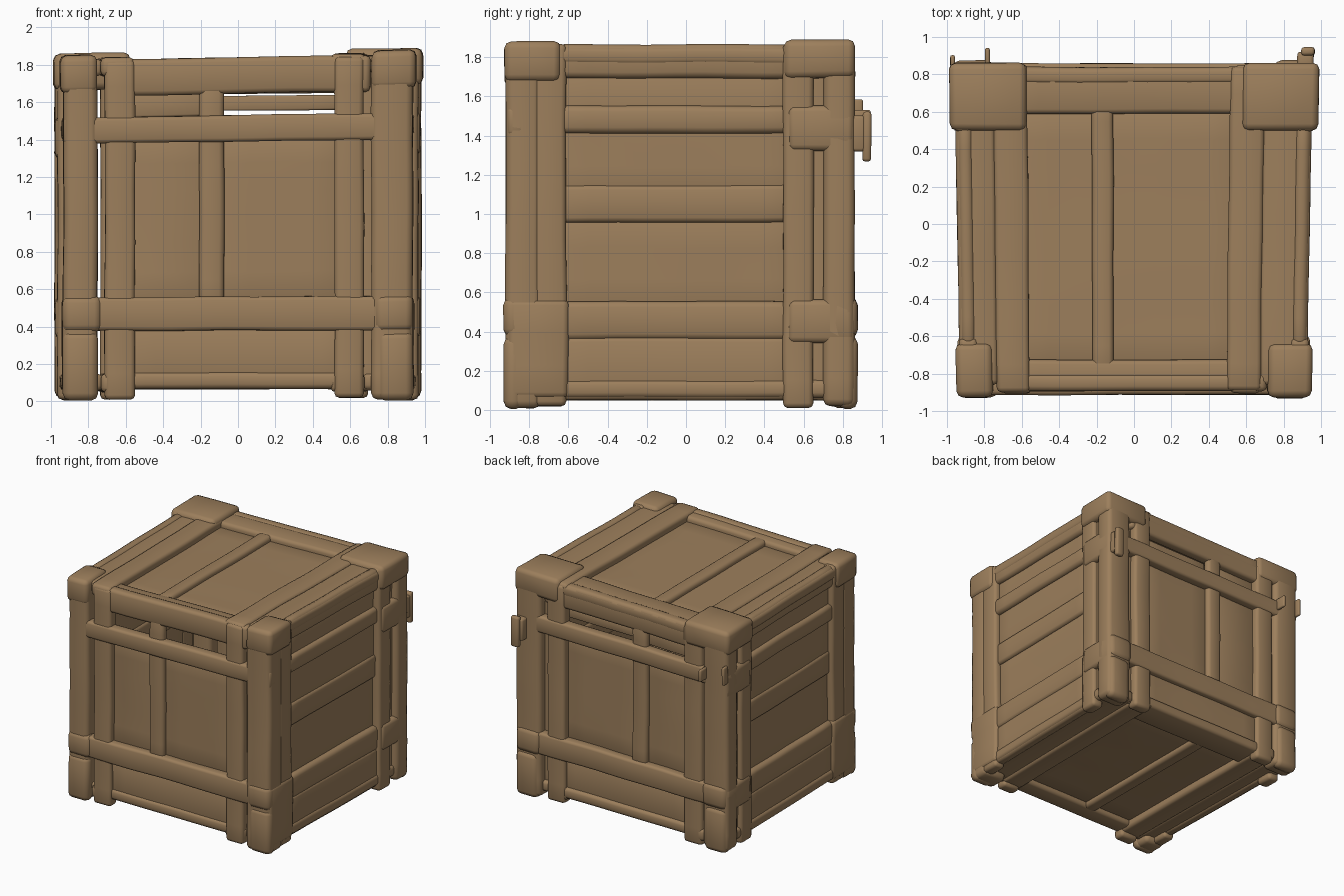
import bpy, bmesh
from mathutils import Vector, noise

cube = bpy.data.objects.get("Cube")
if cube:
    bpy.data.objects.remove(cube, do_unlink=True)

wood = bpy.data.materials.new("weathered_wood")
wood.use_nodes = True
COLOR = (0.335, 0.212, 0.107, 1)
wood.diffuse_color = COLOR
wood.node_tree.nodes["Principled BSDF"].inputs["Base Color"].default_value = COLOR


def warp(p):
    """Lean and wobble shared by every board, so that joints stay together."""
    wobble = noise.noise_vector(p * 2.3) * 0.006
    return Vector((p.x * (1 + 0.02 * p.y), p.y, p.z * (1 + 0.009 * p.x))) + wobble * min(1, p.z * 3 + 0.2)


def board(name, x, y, z, bevel=0.025):
    """Worn board spanning the given (low, high) ranges."""
    spans = [sorted(r) for r in (x, y, z)]
    bm = bmesh.new()
    bmesh.ops.create_cube(bm, size=1)
    for v in bm.verts:
        v.co = Vector([lo if c < 0 else hi for c, (lo, hi) in zip(v.co, spans)])
    width = min([bevel] + [(hi - lo) * 0.4 for lo, hi in spans])
    bmesh.ops.bevel(bm, geom=bm.edges[:], offset=width, segments=2, profile=0.5, affect='EDGES')
    # Cross cuts let the board bend with the wobble
    for axis, (lo, hi) in enumerate(spans):
        cuts = int((hi - lo) / 0.14)
        for i in range(1, cuts):
            point, normal = Vector(), Vector()
            point[axis] = lo + (hi - lo) * i / cuts
            normal[axis] = 1
            bmesh.ops.bisect_plane(bm, geom=bm.verts[:] + bm.edges[:] + bm.faces[:],
                                   plane_co=point, plane_no=normal)
    for v in bm.verts:
        v.co = warp(v.co)
    mesh = bpy.data.meshes.new(name)
    bm.to_mesh(mesh)
    bm.free()
    mesh.materials.append(wood)
    obj = bpy.data.objects.new(name, mesh)
    bpy.context.collection.objects.link(obj)
    bpy.ops.object.select_all(action='DESELECT')
    obj.select_set(True)
    bpy.context.view_layer.objects.active = obj
    bpy.ops.object.shade_smooth_by_angle(angle=0.9)


# Front and back walls
for wall, s, face in (("front", -1, 0.905), ("back", 1, 0.85)):
    def layer(proud, thick):
        return (s * (face + proud), s * (face + proud - thick))

    for name, z in (("lower", (0.38, 0.56)), ("upper", (1.39, 1.53))):
        board(f"{wall}_{name}_rail", (-0.95, 0.95), layer(0.008, 0.09), z, 0.02)
    board(f"{wall}_top_rail", (-0.72, 0.72), layer(-0.012, 0.09), (1.645, 1.84))
    board(f"{wall}_bottom_board", (-0.6, 0.6), layer(-0.035, 0.07), (0.075, 0.4))
    board(f"{wall}_left_inner_post", (0.525, 0.685), layer(0, 0.1), (0.02, 1.835))
    board(f"{wall}_right_inner_post", (-0.725, -0.56), layer(0, 0.1), (0.01, 1.835))
    board(f"{wall}_middle_post", (-0.21, -0.075), layer(-0.015, 0.07), (0.5, 1.72), 0.035)
    board(f"{wall}_large_panel", (-0.1, 0.54), layer(-0.06, 0.03), (0.55, 1.42), 0.008)
    board(f"{wall}_small_panel", (-0.57, -0.19), layer(-0.055, 0.03), (0.55, 1.42), 0.008)
    board(f"{wall}_left_gap_filler", (0.66, 0.76), layer(-0.06, 0.03), (0.06, 1.8), 0.008)
    for side, sx in (("left", 1), ("right", -1)):
        # Swollen lower ends of the corner posts
        board(f"{wall}_{side}_foot", (sx * 0.76, sx * 0.955), layer(0.025, 0.1), (0.005, 0.375), 0.04)
        board(f"{wall}_{side}_lower_band", (sx * 0.74, sx * 0.955), layer(0.025, 0.1), (0.37, 0.57), 0.04)

# Slot behind the top rail of the back wall
board("back_large_slot_board", (-0.08, 0.53), (0.75, 0.78), (1.555, 1.635), 0.01)
board("back_small_slot_board", (-0.57, -0.2), (0.75, 0.78), (1.53, 1.66), 0.01)

# Corner posts with caps
for side, sx, inner in (("left", 1, 0.725), ("right", -1, 0.765)):
    board(f"front_{side}_corner_post", (sx * inner, sx * 0.95), (-0.92, -0.74), (0.01, 1.84), 0.035)
    board(f"front_{side}_cap", (sx * inner, sx * 0.965), (-0.925, -0.64), (1.66, 1.865), 0.035)
    board(f"back_{side}_corner_post", (sx * 0.74, sx * 0.965), (0.7, 0.86), (0.02, 1.85), 0.035)
    board(f"back_{side}_cap", (sx * 0.57, sx * 0.975), (0.5, 0.86), (1.68, 1.875), 0.035)

# Side walls
for side, s in (("left", 1), ("right", -1)):
    def layer(outer, thick):
        return (s * outer, s * (outer - thick))

    board(f"{side}_front_post", layer(0.945, 0.1), (-0.78, -0.61), (0.02, 1.85))
    board(f"{side}_back_post", layer(0.955, 0.1), (0.495, 0.65), (0.01, 1.86))
    for name, z in (("top_rail", (1.68, 1.85)), ("upper_rail", (1.40, 1.54)), ("lower_rail", (0.355, 0.55))):
        board(f"{side}_{name}", layer(0.935, 0.08), (-0.65, 0.55), z, 0.03)
    board(f"{side}_bottom_rail", layer(0.93, 0.08), (-0.65, 0.55), (0.05, 0.37))
    board(f"{side}_raised_plank", layer(0.915, 0.06), (-0.63, 0.52), (0.95, 1.14), 0.035)
    board(f"{side}_upper_panel", layer(0.9, 0.03), (-0.64, 0.53), (1.08, 1.70), 0.008)
    board(f"{side}_lower_panel", layer(0.89, 0.03), (-0.64, 0.53), (0.5, 0.98), 0.008)
    board(f"{side}_back_filler", layer(0.92, 0.03), (0.6, 0.75), (0.06, 1.8), 0.008)
    for name, z in (("lower", (0.34, 0.56)), ("upper", (1.31, 1.54))):
        board(f"{side}_back_{name}_band", layer(0.965, 0.09), (0.52, 0.855), z, 0.03)
    board(f"{side}_front_lower_band", layer(0.955, 0.09), (-0.91, -0.6), (0.06, 0.56), 0.03)

# Lid and floor share one layout
for name, outer, s in (("lid", 1.85, -1), ("floor", 0.05, 1)):
    def layer(depth, thick):
        return (outer + s * depth, outer + s * (depth + thick))

    board(f"{name}_left_outer_board", (0.68, 0.94), (-0.86, 0.82), layer(0.012, 0.09))
    board(f"{name}_left_inner_board", (0.505, 0.69), (-0.89, 0.84), layer(0, 0.1))
    board(f"{name}_right_outer_board", (-0.945, -0.735), (-0.86, 0.82), layer(0.01, 0.09))
    board(f"{name}_right_inner_board", (-0.745, -0.565), (-0.9, 0.85), layer(0, 0.1))
    board(f"{name}_middle_board", (-0.225, -0.11), (-0.8, 0.7), layer(0.02, 0.07))
    board(f"{name}_back_rail", (-0.65, 0.65), (0.59, 0.84), layer(0.015, 0.09))
    board(f"{name}_front_rail", (-0.65, 0.65), (-0.885, -0.725), layer(0.018, 0.09))
    board(f"{name}_panel", (-0.6, 0.54), (-0.73, 0.6), layer(0.06, 0.03), 0.008)

# Broken splinters at the back
board("splinter_stem", (0.86, 0.945), (0.82, 0.92), (1.31, 1.49), 0.015)
board("splinter_tip", (0.88, 0.95), (0.9, 0.945), (1.26, 1.51), 0.015)
board("right_splinter", (-0.965, -0.94), (0.84, 0.9), (1.45, 1.6), 0.01)
board("right_inner_splinter", (-0.78, -0.755), (0.84, 0.94), (1.44, 1.54), 0.01)
